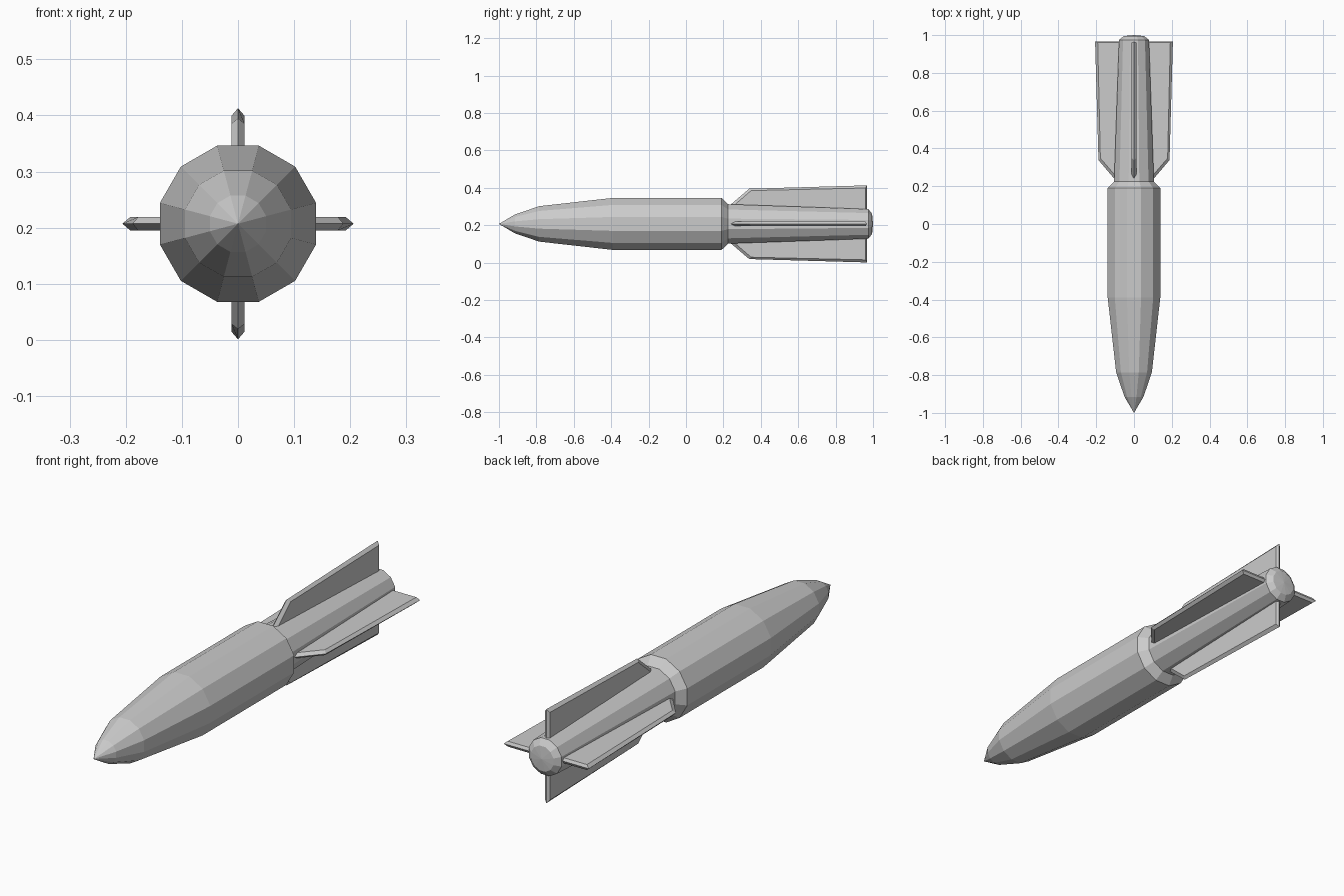
import bpy, bmesh
from math import sin, cos, radians, pi

if "Cube" in bpy.data.objects:
    bpy.data.objects.remove(bpy.data.objects["Cube"])

AXIS_Z = 0.207
SIDES = 12


def finish(bm, name):
    bmesh.ops.recalc_face_normals(bm, faces=bm.faces)
    mesh = bpy.data.meshes.new(name)
    bm.to_mesh(mesh)
    bm.free()
    obj = bpy.data.objects.new(name, mesh)
    bpy.context.collection.objects.link(obj)
    obj.location.z = AXIS_Z
    return obj


def lathe(name, profile):
    """Twelve-sided body along y; profile holds (y, corner radius), radius 0 closes to a point."""
    bm = bmesh.new()
    rings = []
    for y, r in profile:
        if r == 0:
            rings.append([bm.verts.new((0, y, 0))] * SIDES)
        else:
            angles = [2 * pi * (i + 0.5) / SIDES for i in range(SIDES)]
            rings.append([bm.verts.new((r * cos(a), y, r * sin(a))) for a in angles])
    for a, b in zip(rings, rings[1:]):
        for i in range(SIDES):
            j = (i + 1) % SIDES
            corners = list(dict.fromkeys([a[i], a[j], b[j], b[i]]))
            bm.faces.new(corners)
    return finish(bm, name)


def fin(name, angle):
    """Flat fin with edges ground to a central ridge; points are (radius, y)."""
    ridge = [(0.05, 0.176), (0.188, 0.338), (0.206, 0.967), (0.05, 0.967)]
    flat = [(0.05, 0.200), (0.178, 0.348), (0.192, 0.960), (0.05, 0.960)]
    c, s = cos(angle), sin(angle)
    bm = bmesh.new()

    def layer(points, t):
        return [bm.verts.new((r * c - t * s, y, r * s + t * c)) for r, y in points]

    layers = [layer(flat, -0.012), layer(ridge, 0), layer(flat, 0.012)]
    for a, b in zip(layers, layers[1:]):
        for i in range(4):
            j = (i + 1) % 4
            bm.faces.new((a[i], a[j], b[j], b[i]))
    bm.faces.new(layers[0])
    bm.faces.new(layers[2])
    return finish(bm, name)


# Nose, main body, rear shoulder and tapering tail tube
lathe("body", [(-1.0, 0), (-0.915, 0.052), (-0.785, 0.098), (-0.39, 0.144),
               (0.19, 0.144), (0.225, 0.109), (0.975, 0.082),
               (0.995, 0.056), (1.0, 0)])

# Four tail fins
for n, side in enumerate(("right", "top", "left", "bottom")):
    fin(side + "_fin", radians(90 * n))
